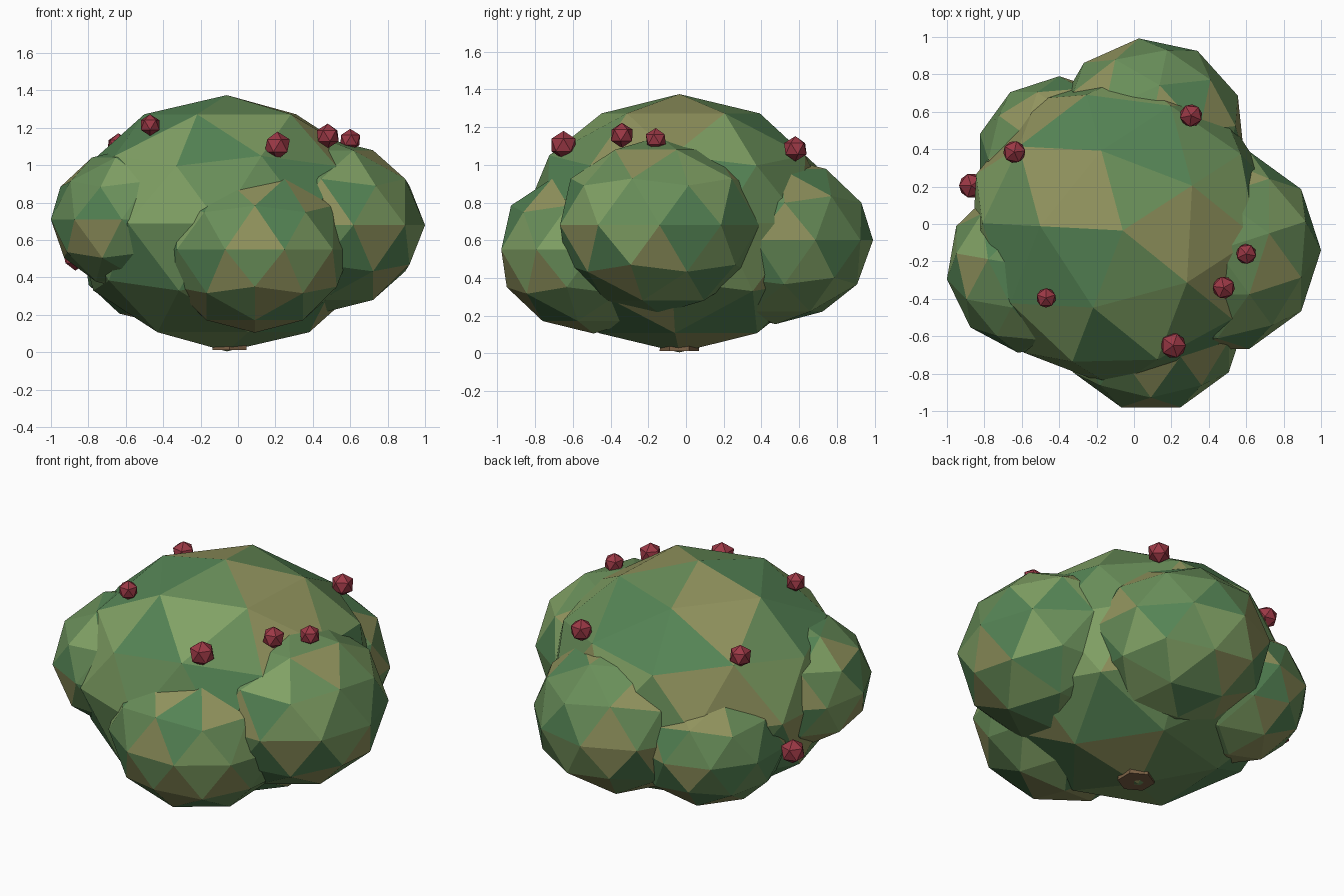
import bpy, math, random

if "Cube" in bpy.data.objects:
    bpy.data.objects.remove(bpy.data.objects["Cube"])

random.seed(4)


def material(name, rgb):
    m = bpy.data.materials.new(name)
    m.diffuse_color = (*rgb, 1)
    m.use_nodes = True
    m.node_tree.nodes["Principled BSDF"].inputs["Base Color"].default_value = m.diffuse_color
    return m


LEAF = [material("leaf_mid", (0.14, 0.27, 0.10)),
        material("leaf_light", (0.22, 0.36, 0.13)),
        material("leaf_deep", (0.09, 0.23, 0.09)),
        material("leaf_dry", (0.28, 0.29, 0.11))]
BERRY = material("berry_red", (0.33, 0.04, 0.06))
BARK = material("bark", (0.20, 0.12, 0.06))


def ball(name, centre, scale, turn, detail, mats):
    bpy.ops.mesh.primitive_ico_sphere_add(subdivisions=detail, radius=1, location=centre,
                                          rotation=(0, 0, math.radians(turn)))
    ob = bpy.context.object
    ob.name = name
    ob.scale = scale
    for m in mats:
        ob.data.materials.append(m)
    # mottle the leaf facets
    if len(mats) > 1:
        for f in ob.data.polygons:
            f.material_index = random.choices(range(4), (4, 3, 3, 2))[0]
    return ob


# foliage: name, centre, horizontal radius, vertical radius, turn
foliage = [
    ("bush_core", (-0.06, -0.035, 0.69), 0.84, 0.685, 33),
    ("right_lobe", (0.445, -0.14, 0.68), 0.555, 0.47, 18),
    ("front_lobe", (0.09, -0.49, 0.55), 0.515, 0.445, 18),
    ("left_lobe", (-0.54, -0.23, 0.71), 0.465, 0.39, 26),
    ("back_lobe", (0.08, 0.475, 0.60), 0.52, 0.445, 6),
    ("back_left_lobe", (-0.40, 0.345, 0.53), 0.445, 0.38, 0),
]
for name, centre, r, rz, turn in foliage:
    ball(name, centre, (r, r, rz), turn, 2, LEAF)

# berries: x, y, z, radius
berries = [
    (0.21, -0.65, 1.105, 0.075), (0.48, -0.34, 1.157, 0.066),
    (0.60, -0.16, 1.135, 0.060), (-0.47, -0.395, 1.215, 0.058),
    (0.305, 0.58, 1.085, 0.067), (-0.64, 0.385, 1.105, 0.066),
    (-0.87, 0.205, 0.51, 0.073),
]
for i, (x, y, z, r) in enumerate(berries):
    ball(f"berry_{i + 1}", (x, y, z), (r, r, r), 30 * i, 1, [BERRY])

# trunk stub whose corners just show below the foliage
bpy.ops.mesh.primitive_cone_add(vertices=6, radius1=0.105, radius2=0.08, depth=0.3,
                                location=(-0.045, -0.035, 0.162))
trunk = bpy.context.object
trunk.name = "trunk"
trunk.data.materials.append(BARK)
